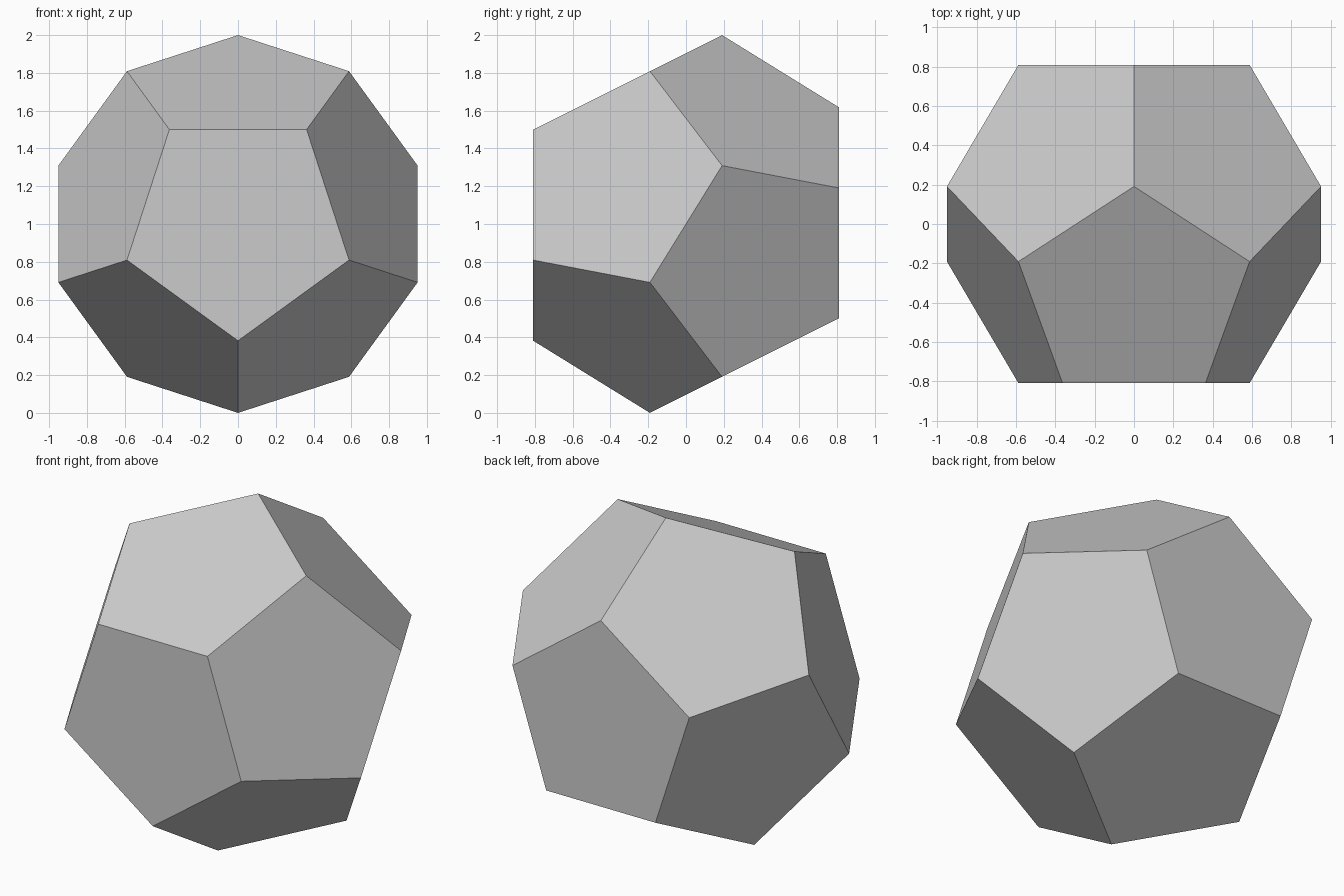
import bpy
import bmesh
from math import cos, sin, pi, sqrt

cube = bpy.data.objects.get("Cube")
if cube:
    bpy.data.objects.remove(cube, do_unlink=True)

PHI = (1 + sqrt(5)) / 2
WIDE = 1.0               # radius of the two middle rings
NARROW = WIDE / PHI      # radius of the front and back pentagons
CAP_Y = PHI / 2          # depth of the front and back pentagons
MID_Y = CAP_Y - NARROW   # depth of the middle rings

bm = bmesh.new()


def ring(radius, y, start):
    """Five points around the y axis."""
    angles = [start + i * 2 * pi / 5 for i in range(5)]
    return [bm.verts.new((radius * cos(a), y, WIDE + radius * sin(a))) for a in angles]


# Front rings point down, back rings are turned by half a step
down = -pi / 2
turned = down + pi / 5
front = ring(NARROW, -CAP_Y, down)
mid_front = ring(WIDE, -MID_Y, down)
mid_back = ring(WIDE, MID_Y, turned)
back = ring(NARROW, CAP_Y, turned)

# Front and back pentagons
bm.faces.new(front)
bm.faces.new(back)

# Two interlocking belts of five pentagons
for i in range(5):
    j = (i + 1) % 5
    bm.faces.new((front[i], front[j], mid_front[j], mid_back[i], mid_front[i]))
    bm.faces.new((back[i], mid_back[i], mid_front[j], mid_back[j], back[j]))

bmesh.ops.recalc_face_normals(bm, faces=bm.faces[:])

mesh = bpy.data.meshes.new("dodecahedron")
bm.to_mesh(mesh)
bm.free()
solid = bpy.data.objects.new("dodecahedron", mesh)
bpy.context.collection.objects.link(solid)
